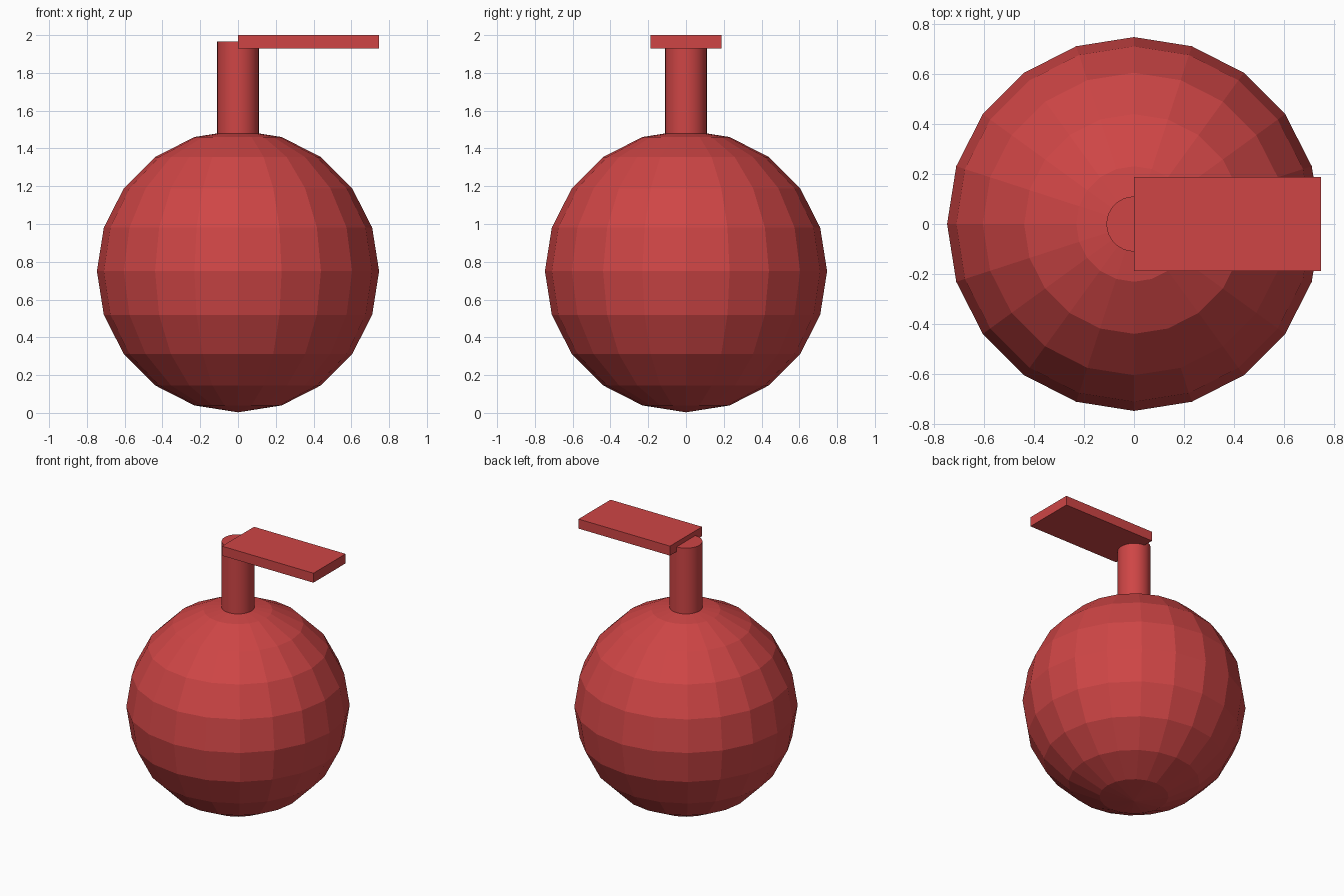
import bpy

if "Cube" in bpy.data.objects:
    bpy.data.objects.remove(bpy.data.objects["Cube"])

red = bpy.data.materials.new("red")
red.diffuse_color = (0.62, 0.06, 0.06, 1)
red.use_nodes = True
red.node_tree.nodes["Principled BSDF"].inputs["Base Color"].default_value = red.diffuse_color


def finish(name):
    ob = bpy.context.object
    ob.name = name
    ob.data.materials.append(red)
    return ob


# Faceted round body
bpy.ops.mesh.primitive_uv_sphere_add(segments=20, ring_count=10, radius=0.747, location=(0, 0, 0.75))
finish("body")

# Neck, sunk slightly into the body
z0, z1 = 1.46, 1.965
bpy.ops.mesh.primitive_cylinder_add(vertices=32, radius=0.11, depth=z1 - z0, location=(0, 0, (z0 + z1) / 2))
finish("neck")
bpy.ops.object.shade_smooth_by_angle()

# Flat lever overhanging to one side
bpy.ops.mesh.primitive_cube_add(size=1, location=(0.3735, 0, 1.965))
lever = finish("lever")
lever.scale = (0.747, 0.374, 0.07)
